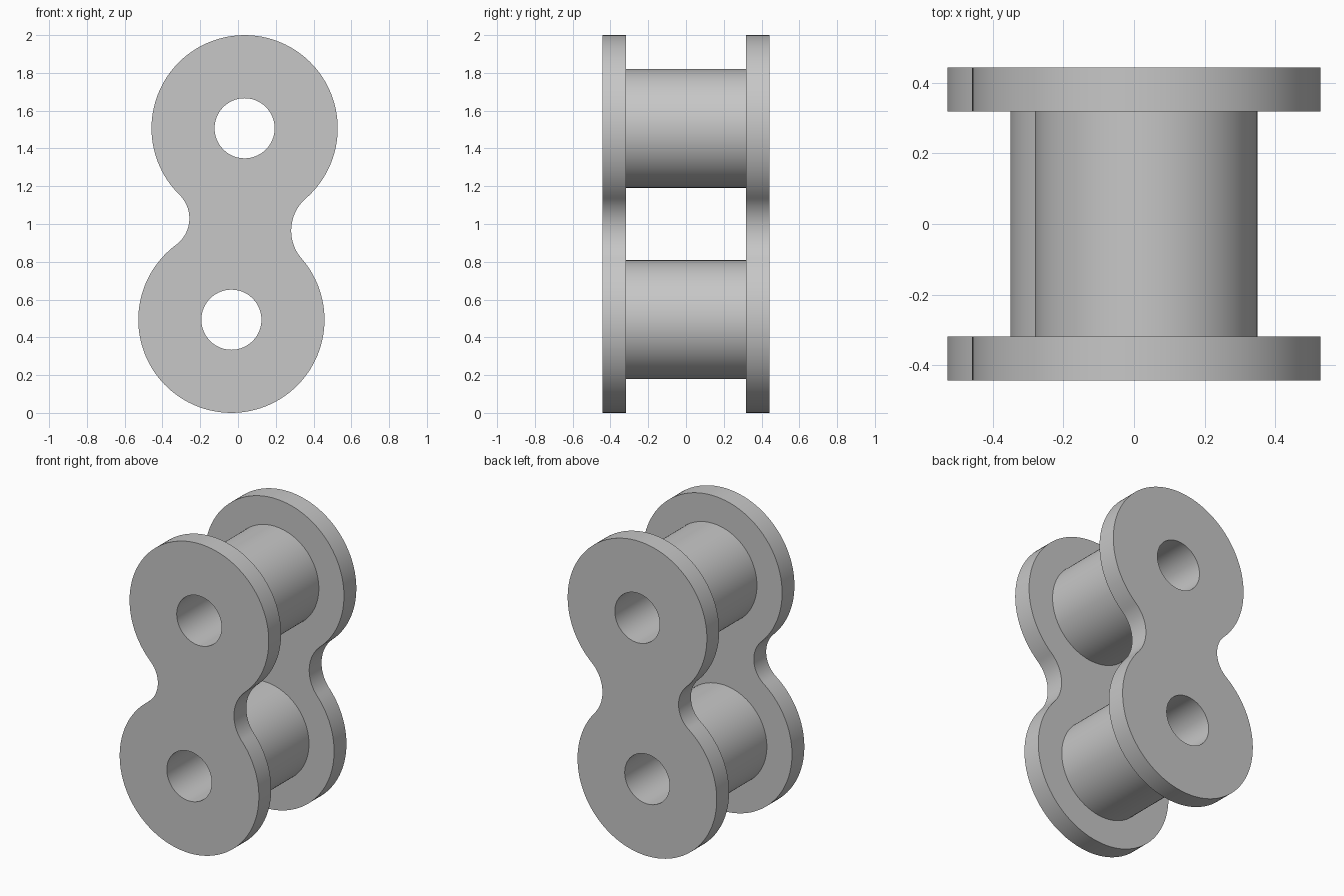
import bpy, bmesh
from math import sin, cos, pi, atan2, hypot

cube = bpy.data.objects.get("Cube")
if cube:
    bpy.data.objects.remove(cube, do_unlink=True)

HALF = 0.508                        # half the distance between the pin centres
TILT = atan2(0.035, 1.507 - 1)      # lean of the link towards +x
LOBE, ROLLER, BORE = 0.493, 0.315, 0.159
INNER, OUTER = 0.318, 0.443         # plate faces along y
WAIST_RIGHT, WAIST_LEFT = 0.509, 0.433   # offsets of the waist fillet centres

steel = bpy.data.materials.new("steel grey")
steel.use_nodes = True
GREY = (0.57, 0.57, 0.57, 1)
steel.diffuse_color = GREY
steel.node_tree.nodes["Principled BSDF"].inputs["Base Color"].default_value = GREY


def arc(u, v, r, start, end, n):
    return [(u + r * cos(start + (end - start) * i / n),
             v + r * sin(start + (end - start) * i / n)) for i in range(n)]


def circle(v, r):
    return arc(0, v, r, 0, 2 * pi, 96)


def outline():
    # Two round lobes joined by tangent concave fillets
    ar, al = atan2(HALF, WAIST_RIGHT), atan2(HALF, WAIST_LEFT)
    fr, fl = hypot(HALF, WAIST_RIGHT) - LOBE, hypot(HALF, WAIST_LEFT) - LOBE
    return (arc(0, -HALF, LOBE, pi - al, 2 * pi + ar, 90)
            + arc(WAIST_RIGHT, 0, fr, pi + ar, pi - ar, 28)
            + arc(0, HALF, LOBE, -ar, pi + al, 90)
            + arc(-WAIST_LEFT, 0, fl, al, -al, 28))


def extrude_loops(name, loops, y0, y1):
    # Fill the profile between its loops and extrude it along y
    bm = bmesh.new()
    c, s = cos(TILT), sin(TILT)
    for loop in loops:
        vs = [bm.verts.new((u * c + v * s, y0, 1 - u * s + v * c)) for u, v in loop]
        for a, b in zip(vs, vs[1:] + vs[:1]):
            bm.edges.new((a, b))
    bmesh.ops.triangle_fill(bm, edges=bm.edges[:], use_beauty=True, use_dissolve=False)
    ext = bmesh.ops.extrude_face_region(bm, geom=bm.faces[:], use_keep_orig=True)
    moved = [g for g in ext["geom"] if isinstance(g, bmesh.types.BMVert)]
    bmesh.ops.translate(bm, verts=moved, vec=(0, y1 - y0, 0))
    bmesh.ops.recalc_face_normals(bm, faces=bm.faces[:])
    mesh = bpy.data.meshes.new(name)
    bm.to_mesh(mesh)
    bm.free()
    mesh.materials.append(steel)
    ob = bpy.data.objects.new(name, mesh)
    bpy.context.collection.objects.link(ob)
    bpy.ops.object.select_all(action="DESELECT")
    ob.select_set(True)
    bpy.context.view_layer.objects.active = ob
    bpy.ops.object.shade_smooth_by_angle(angle=pi / 6)


# Side plates
plate = [outline(), circle(HALF, BORE), circle(-HALF, BORE)]
extrude_loops("front_plate", plate, -OUTER, -INNER)
extrude_loops("back_plate", plate, INNER, OUTER)

# Hollow rollers
for name, v in (("upper_roller", HALF), ("lower_roller", -HALF)):
    extrude_loops(name, [circle(v, ROLLER), circle(v, BORE)], -INNER, INNER)
